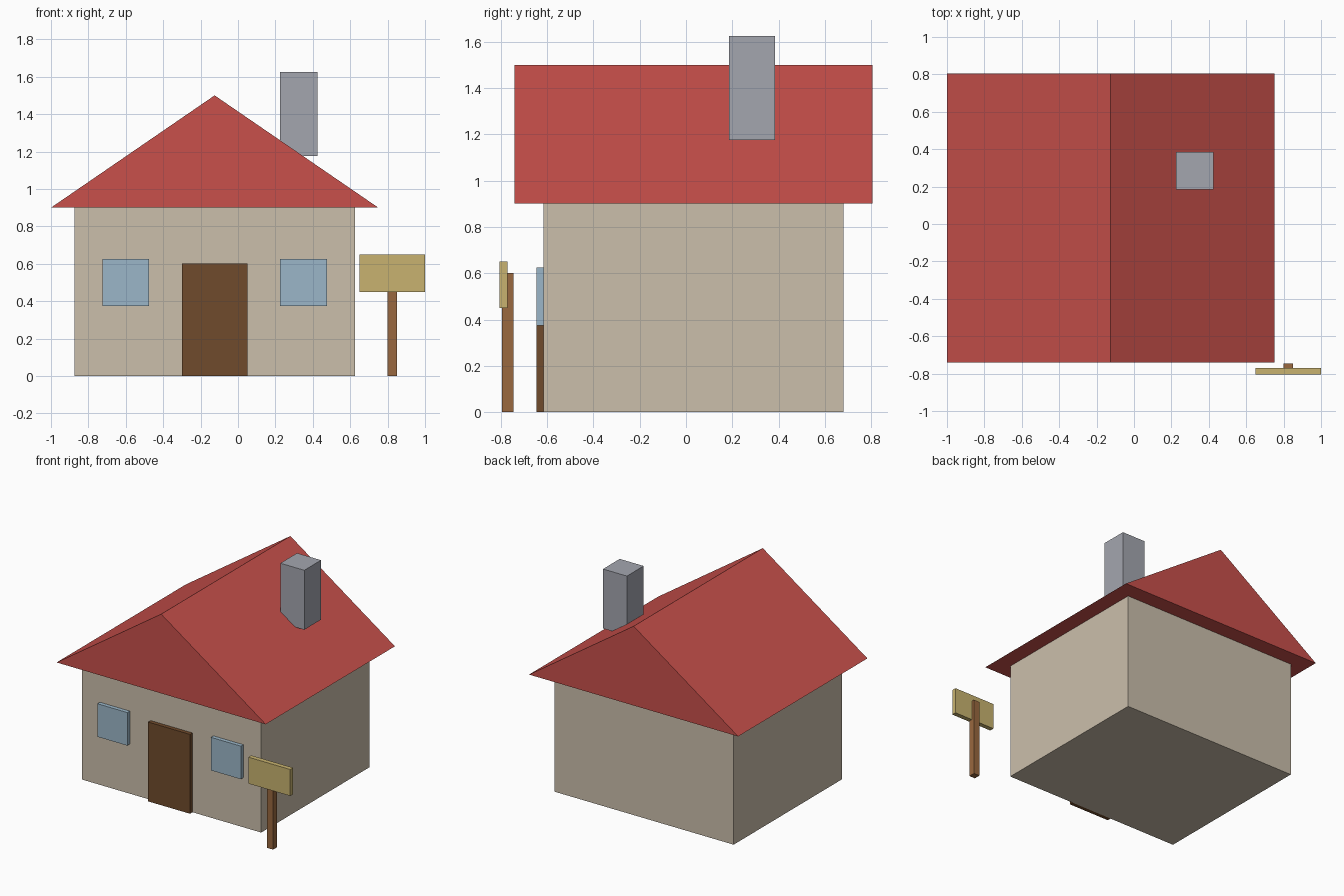
import bpy

default = bpy.data.objects.get("Cube")
if default:
    bpy.data.objects.remove(default, do_unlink=True)


def material(name, rgb):
    m = bpy.data.materials.new(name)
    m.use_nodes = True
    m.diffuse_color = (*rgb, 1)
    bsdf = next(n for n in m.node_tree.nodes if n.type == 'BSDF_PRINCIPLED')
    bsdf.inputs["Base Color"].default_value = (*rgb, 1)
    return m


beige = material("wall beige", (0.60, 0.52, 0.41))
red = material("roof red", (0.58, 0.08, 0.07))
grey = material("chimney grey", (0.37, 0.38, 0.43))
dark_brown = material("door dark brown", (0.16, 0.07, 0.025))
blue = material("window blue", (0.33, 0.47, 0.58))
brown = material("post brown", (0.32, 0.14, 0.05))
tan = material("sign tan", (0.58, 0.45, 0.16))


def prism(name, profile, y0, y1, mat):
    """Extrude an x-z outline (anticlockwise from the front) from y0 back to y1."""
    n = len(profile)
    verts = [(x, y, z) for y in (y0, y1) for x, z in profile]
    sides = [(i, i + n, (i + 1) % n + n, (i + 1) % n) for i in range(n)]
    faces = [tuple(range(n)), tuple(reversed(range(n, 2 * n)))] + sides
    mesh = bpy.data.meshes.new(name)
    mesh.from_pydata(verts, [], faces)
    mesh.materials.append(mat)
    obj = bpy.data.objects.new(name, mesh)
    bpy.context.collection.objects.link(obj)
    return obj


def box(name, x, y, z, mat):
    outline = [(x[0], z[0]), (x[1], z[0]), (x[1], z[1]), (x[0], z[1])]
    return prism(name, outline, y[0], y[1], mat)


MID = -0.125                      # centre line of the house
FRONT = (-0.645, -0.615)          # depth of the door and windows

# House body, gabled roof and chimney
box("house_walls", (MID - 0.75, MID + 0.75), (-0.615, 0.68), (0, 0.9), beige)
prism("gable_roof", [(MID - 0.875, 0.9), (MID + 0.875, 0.9), (MID, 1.5)], -0.74, 0.805, red)
box("chimney", (0.225, 0.425), (0.185, 0.385), (1.175, 1.625), grey)

# Door and the pair of windows
box("door", (MID - 0.175, MID + 0.175), FRONT, (0, 0.6), dark_brown)
for side, sign in (("left", 1), ("right", -1)):
    centre = MID + sign * 0.475
    box(side + "_window", (centre - 0.125, centre + 0.125), FRONT, (0.375, 0.625), blue)

# Signpost
box("sign_post", (0.8, 0.85), (-0.795, -0.745), (0, 0.6), brown)
box("sign_board", (0.65, 1.0), (-0.805, -0.77), (0.45, 0.65), tan)
